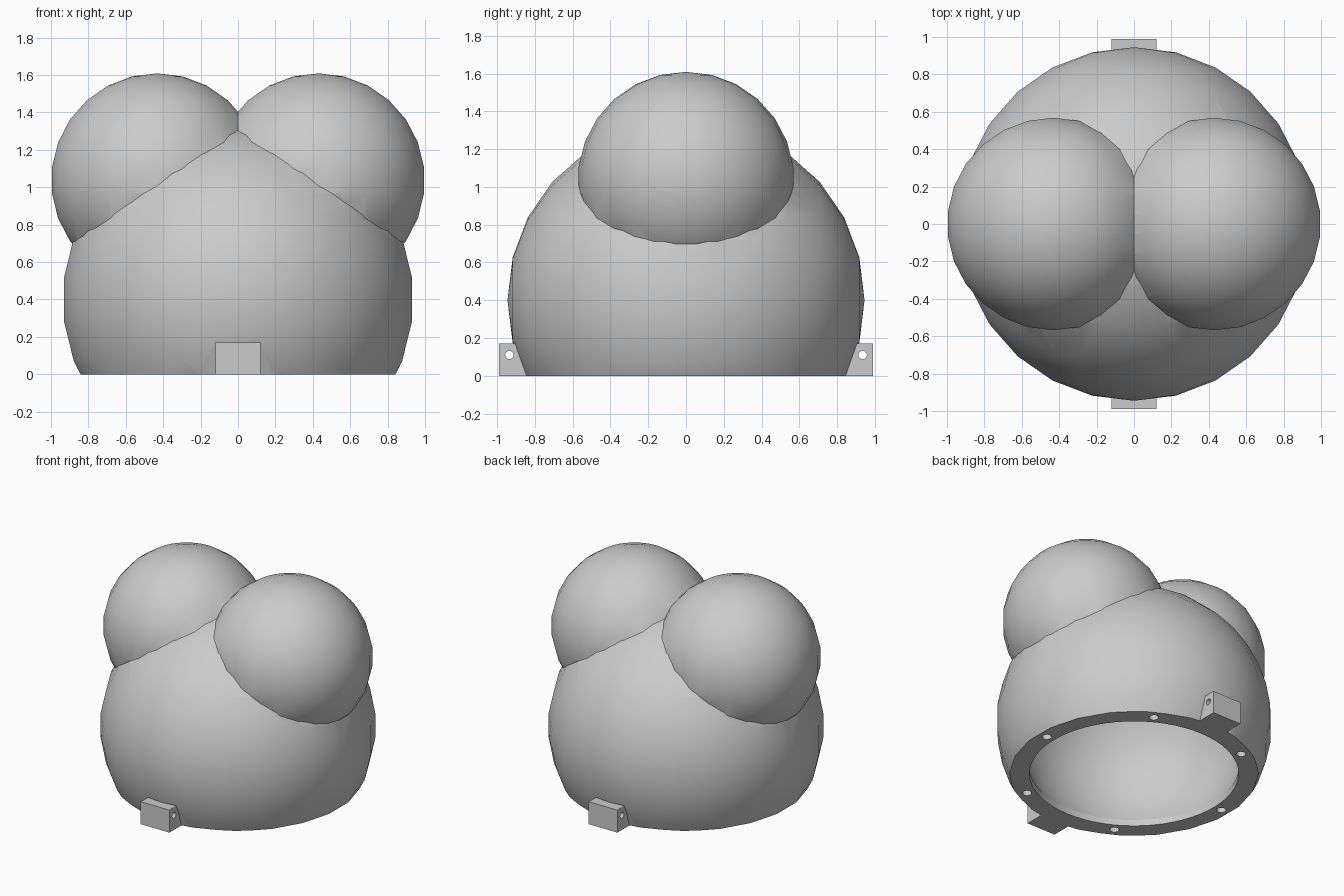
import bpy, bmesh, math
from mathutils import Matrix, Vector

if "Cube" in bpy.data.objects:
    bpy.data.objects.remove(bpy.data.objects["Cube"], do_unlink=True)

grey = bpy.data.materials.new("plain_grey")
grey.use_nodes = True
colour = (0.6, 0.6, 0.6, 1)
grey.diffuse_color = colour
grey.node_tree.nodes["Principled BSDF"].inputs["Base Color"].default_value = colour

T = Matrix.Translation
QUARTER = math.pi / 2


def finish(name, bm):
    mesh = bpy.data.meshes.new(name)
    bm.to_mesh(mesh)
    bm.free()
    mesh.materials.append(grey)
    obj = bpy.data.objects.new(name, mesh)
    bpy.context.collection.objects.link(obj)
    return obj


def ball(name, radius, centre, turn=0, segments=26):
    bm = bmesh.new()
    bmesh.ops.create_uvsphere(bm, u_segments=segments, v_segments=segments // 2, radius=radius,
                              matrix=T(centre) @ Matrix.Rotation(turn, 4, 'X'))
    return finish(name, bm)


def box(name, low, high):
    low, high = Vector(low), Vector(high)
    bm = bmesh.new()
    bmesh.ops.create_cube(bm, size=1, matrix=T((low + high) / 2) @ Matrix.Diagonal((high - low).to_4d()))
    return finish(name, bm)


def rod(name, radius, length, centre, axis='Z', segments=24):
    turn = Matrix.Rotation(QUARTER, 4, 'Y') if axis == 'X' else Matrix.Identity(4)
    bm = bmesh.new()
    bmesh.ops.create_cone(bm, cap_ends=True, segments=segments, radius1=radius, radius2=radius,
                          depth=length, matrix=T(centre) @ turn)
    return finish(name, bm)


def combine(target, tool, operation):
    mod = target.modifiers.new(operation, 'BOOLEAN')
    mod.operation = operation
    mod.solver = 'EXACT'
    mod.object = tool
    bpy.context.view_layer.update()
    graph = bpy.context.evaluated_depsgraph_get()
    result = bpy.data.meshes.new_from_object(target.evaluated_get(graph))
    target.modifiers.clear()
    target.data = result
    bpy.data.objects.remove(tool, do_unlink=True)


# Large round body with two overlapping ears and a hinge tab at front and back
CENTRE = (0, 0, 0.4)
shell = ball("round_shell", 0.945, CENTRE, QUARTER)
for side in (-1, 1):
    combine(shell, ball("ear", 0.572, (side * 0.431, 0, 1.037)), 'UNION')
for side in (-1, 1):
    inner, outer = sorted((side * 0.7, side * 0.99))
    combine(shell, box("tab", (-0.12, inner, -0.1), (0.12, outer, 0.17)), 'UNION')

# Flat base, hollow inside and short straight rim
combine(shell, box("base_cutter", (-2, -2, -2), (2, 2, 0)), 'DIFFERENCE')
combine(shell, ball("cavity_cutter", 0.8, CENTRE, segments=52), 'DIFFERENCE')
combine(shell, rod("rim_cutter", 0.716, 0.2, (0, 0, -0.05), segments=64), 'DIFFERENCE')

# Pin holes through the tabs and screw holes around the rim
for side in (-1, 1):
    combine(shell, rod("pin_cutter", 0.022, 0.6, (0, side * 0.935, 0.11), 'X'), 'DIFFERENCE')
for i in range(6):
    a = i * math.pi / 3
    spot = (0.78 * math.cos(a), 0.78 * math.sin(a), 0)
    combine(shell, rod("screw_cutter", 0.033, 0.16, spot, segments=16), 'DIFFERENCE')

# Smooth rounded surfaces with crisp seams
bpy.ops.object.select_all(action='DESELECT')
shell.select_set(True)
bpy.context.view_layer.objects.active = shell
bpy.ops.object.shade_smooth_by_angle(angle=math.radians(20))
